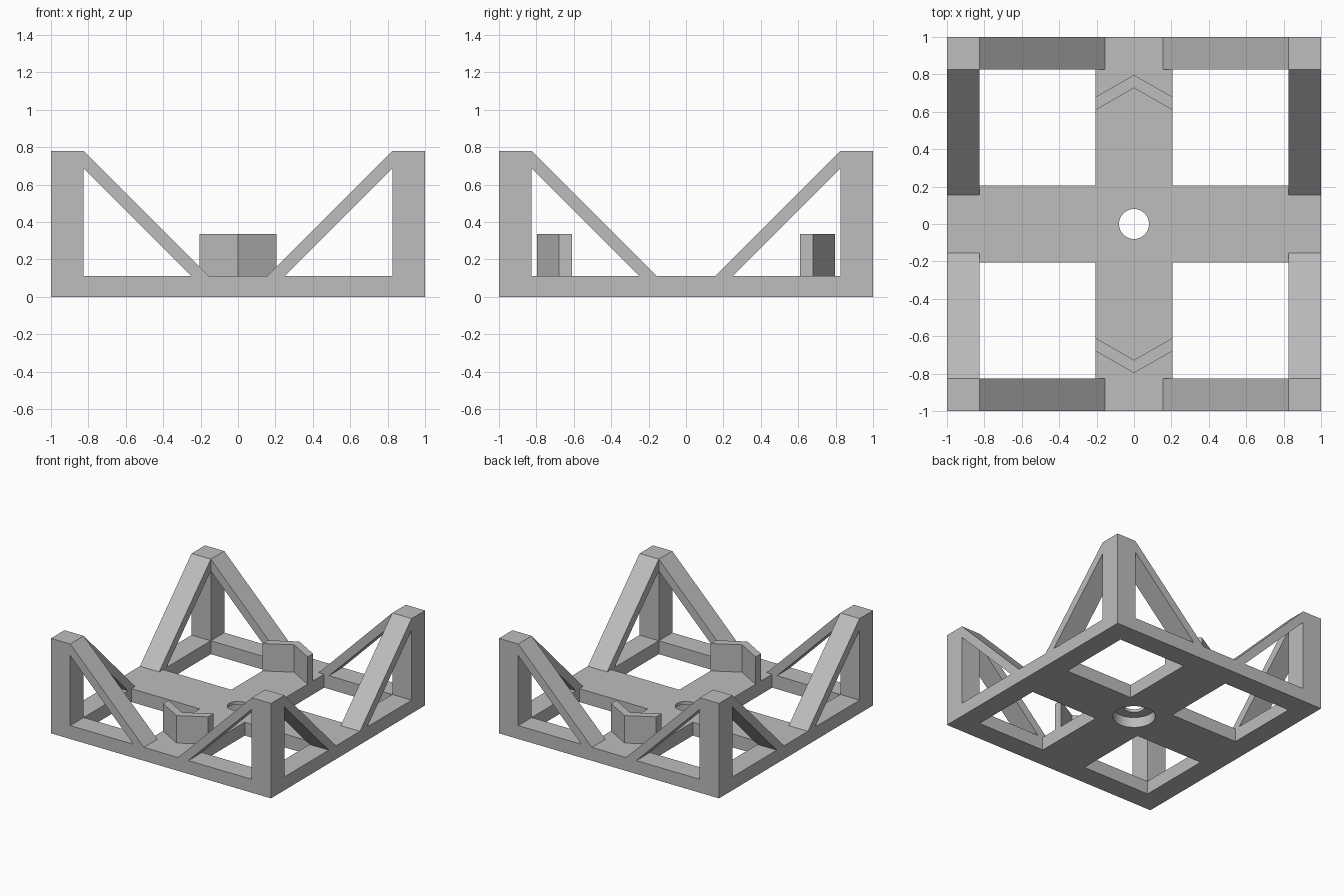
import bpy
import bmesh
from mathutils import Matrix, Vector

cube = bpy.data.objects.get("Cube")
if cube:
    bpy.data.objects.remove(cube, do_unlink=True)

HALF, INNER, ARM = 1.0, 0.825, 0.205      # outer edge, inner frame edge, cross arm half width
DECK, TOP = 0.11, 0.78                    # base thickness, post height
HOLE, BORE, BORE_DEPTH = 0.08, 0.16, 0.085

grey = bpy.data.materials.new("plain grey")
grey.use_nodes = True
colour = (0.51, 0.51, 0.51, 1)
grey.diffuse_color = colour
grey.node_tree.nodes["Principled BSDF"].inputs["Base Color"].default_value = colour


def make(name, bm):
    bmesh.ops.recalc_face_normals(bm, faces=bm.faces)
    mesh = bpy.data.meshes.new(name)
    bm.to_mesh(mesh)
    bm.free()
    mesh.materials.append(grey)
    obj = bpy.data.objects.new(name, mesh)
    bpy.context.collection.objects.link(obj)
    return obj


def prism(name, points, direction):
    """Extrude a flat outline along a direction."""
    bm = bmesh.new()
    face = bm.faces.new([bm.verts.new(p) for p in points])
    moved = bmesh.ops.extrude_face_region(bm, geom=[face])["geom"]
    verts = [g for g in moved if isinstance(g, bmesh.types.BMVert)]
    bmesh.ops.translate(bm, verts=verts, vec=Vector(direction))
    return make(name, bm)


def box(name, x0, x1, y0, y1, z0, z1):
    outline = [(x0, y0, z0), (x1, y0, z0), (x1, y1, z0), (x0, y1, z0)]
    return prism(name, outline, (0, 0, z1 - z0))


def cylinder(name, radius, z0, z1):
    bm = bmesh.new()
    bmesh.ops.create_cone(bm, cap_ends=True, segments=64, radius1=radius, radius2=radius,
                          depth=z1 - z0, matrix=Matrix.Translation((0, 0, (z0 + z1) / 2)))
    return make(name, bm)


def cut(target, cutter):
    cutter.hide_render = True
    mod = target.modifiers.new("cut", "BOOLEAN")
    mod.operation, mod.solver, mod.object = "DIFFERENCE", "EXACT", cutter
    bpy.context.view_layer.objects.active = target
    bpy.ops.object.modifier_apply(modifier=mod.name)
    bpy.data.objects.remove(cutter, do_unlink=True)


# Base: square frame with a cross and a counterbored centre hole
base = box("base_frame", -HALF, HALF, -HALF, HALF, 0, DECK)
corners = [("front_right", -1, -1), ("front_left", 1, -1), ("back_right", -1, 1), ("back_left", 1, 1)]
for label, sx, sy in corners:
    xs, ys = sorted((sx * ARM, sx * INNER)), sorted((sy * ARM, sy * INNER))
    cut(base, box("window_cutter", *xs, *ys, -0.1, DECK + 0.1))
cut(base, cylinder("hole_cutter", HOLE, -0.1, DECK + 0.1))
cut(base, cylinder("bore_cutter", BORE, -0.1, BORE_DEPTH))
bpy.ops.object.select_all(action="DESELECT")
base.select_set(True)
bpy.context.view_layer.objects.active = base
bpy.ops.object.shade_smooth_by_angle(angle=0.5)

# Corner posts, each with two diagonal braces
brace = [(0.155, DECK), (0.25, DECK), (INNER, 0.685), (INNER, TOP)]
for label, sx, sy in corners:
    xs, ys = sorted((sx * INNER, sx * HALF)), sorted((sy * INNER, sy * HALF))
    box(label + "_post", *xs, *ys, DECK, TOP)
    width = HALF - INNER
    prism(label + "_brace_across", [(sx * d, sy * INNER, z) for d, z in brace], (0, sy * width, 0))
    prism(label + "_brace_along", [(sx * INNER, sy * d, z) for d, z in brace], (sx * width, 0, 0))

# Upright chevron stops on the front and back arms
chevron = [(-ARM, 0.61), (0, 0.727), (ARM, 0.61), (ARM, 0.68), (0, 0.797), (-ARM, 0.68)]
for label, sy in (("front", -1), ("back", 1)):
    prism(label + "_chevron_stop", [(x, sy * y, DECK) for x, y in chevron], (0, 0, 0.225))
